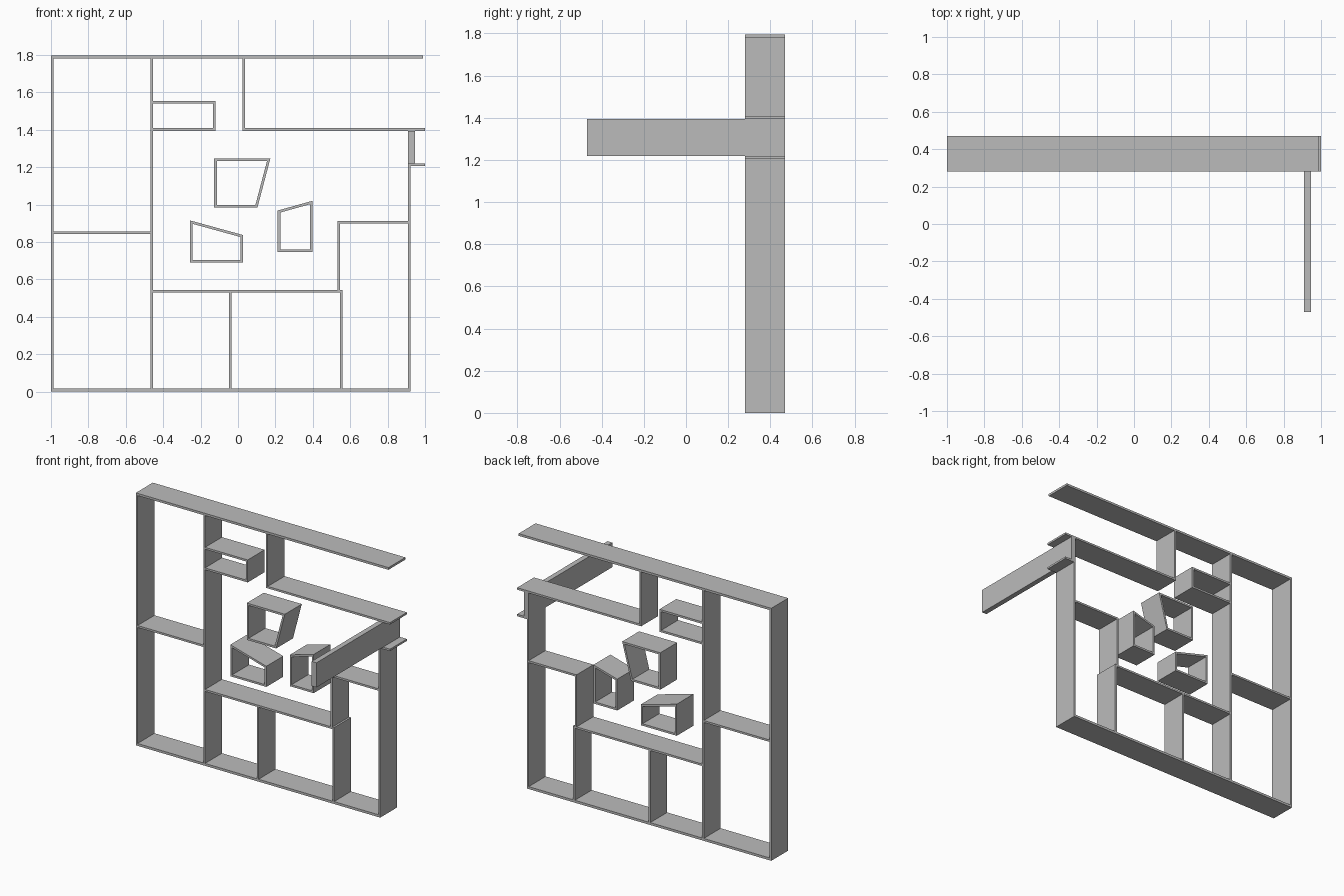
import bpy
import bmesh
from mathutils import Vector

cube = bpy.data.objects.get("Cube")
if cube:
    bpy.data.objects.remove(cube, do_unlink=True)

FRONT, BACK = 0.28, 0.47
T = 0.014  # board thickness

grey = bpy.data.materials.new("plain grey")
grey.use_nodes = True
colour = (0.5, 0.5, 0.5, 1)
grey.diffuse_color = colour
grey.node_tree.nodes["Principled BSDF"].inputs["Base Color"].default_value = colour


def finish(name, bm):
    bmesh.ops.recalc_face_normals(bm, faces=bm.faces)
    mesh = bpy.data.meshes.new(name)
    bm.to_mesh(mesh)
    bm.free()
    mesh.materials.append(grey)
    obj = bpy.data.objects.new(name, mesh)
    bpy.context.collection.objects.link(obj)


def board(name, x0, x1, z0, z1, y0=FRONT, y1=BACK):
    bm = bmesh.new()
    bmesh.ops.create_cube(bm, size=1)
    for v in bm.verts:
        v.co = ((x0 + x1) / 2 + v.co.x * (x1 - x0),
                (y0 + y1) / 2 + v.co.y * (y1 - y0),
                (z0 + z1) / 2 + v.co.z * (z1 - z0))
    finish(name, bm)


def shelf(name, x0, x1, z):
    board(name, x0, x1, z, z + T)


def upright(name, x, z0, z1):
    board(name, x, x + T, z0, z1)


def box_frame(name, corners):
    """Open tube from a counter-clockwise outline, with mitred walls."""
    pts = [Vector(c) for c in corners]
    inner = []
    for i, p in enumerate(pts):
        a = (p - pts[i - 1]).normalized()
        b = (pts[(i + 1) % len(pts)] - p).normalized()
        na, nb = Vector((-a.y, a.x)), Vector((-b.y, b.x))
        inner.append(p + (na + nb) * T / (1 + na.dot(nb)))
    bm = bmesh.new()
    rings = [[bm.verts.new((p.x, y, p.y)) for p in loop]
             for loop, y in ((pts, FRONT), (pts, BACK), (inner, BACK), (inner, FRONT))]
    for k, ring in enumerate(rings):
        nxt = rings[(k + 1) % 4]
        for i in range(len(pts)):
            j = (i + 1) % len(pts)
            bm.faces.new((ring[i], ring[j], nxt[j], nxt[i]))
    finish(name, bm)


# Outer shell
board("base_board", -1, 0.923, 0, 0.017)
board("top_board", -1, 0.988, 1.78, 1.796)
upright("left_wall", -1, 0.017, 1.78)
upright("right_wall", 0.909, 0.017, 1.205)

# Tall divider and its side shelf
upright("tall_divider", -0.469, 0.017, 1.78)
shelf("side_shelf", -0.986, -0.469, 0.842)

# Upper compartments
shelf("upper_box_top", -0.455, -0.12, 1.54)
shelf("upper_box_bottom", -0.455, -0.12, 1.394)
upright("upper_box_end", -0.134, 1.408, 1.54)
upright("upper_divider", 0.024, 1.394, 1.78)
shelf("upper_shelf", 0.038, 1.0, 1.394)
shelf("small_ledge", 0.909, 1.0, 1.205)

# Lower compartments
shelf("lower_shelf", -0.455, 0.56, 0.529)
upright("lower_divider", -0.048, 0.017, 0.529)
upright("lower_right_divider", 0.546, 0.017, 0.529)
upright("step_divider", 0.532, 0.543, 0.899)
shelf("step_shelf", 0.532, 0.909, 0.899)

# Swung-out panel between upper shelf and ledge
board("projecting_panel", 0.909, 0.946, 1.219, 1.394, -BACK, BACK)

# Free-floating window boxes
box_frame("middle_window_box", [(-0.127, 0.984), (0.104, 0.984), (0.173, 1.246), (-0.127, 1.246)])
box_frame("left_window_box", [(-0.256, 0.69), (0.027, 0.69), (0.027, 0.837), (-0.256, 0.915)])
box_frame("right_window_box", [(0.212, 0.745), (0.399, 0.745), (0.399, 1.02), (0.212, 0.968)])
